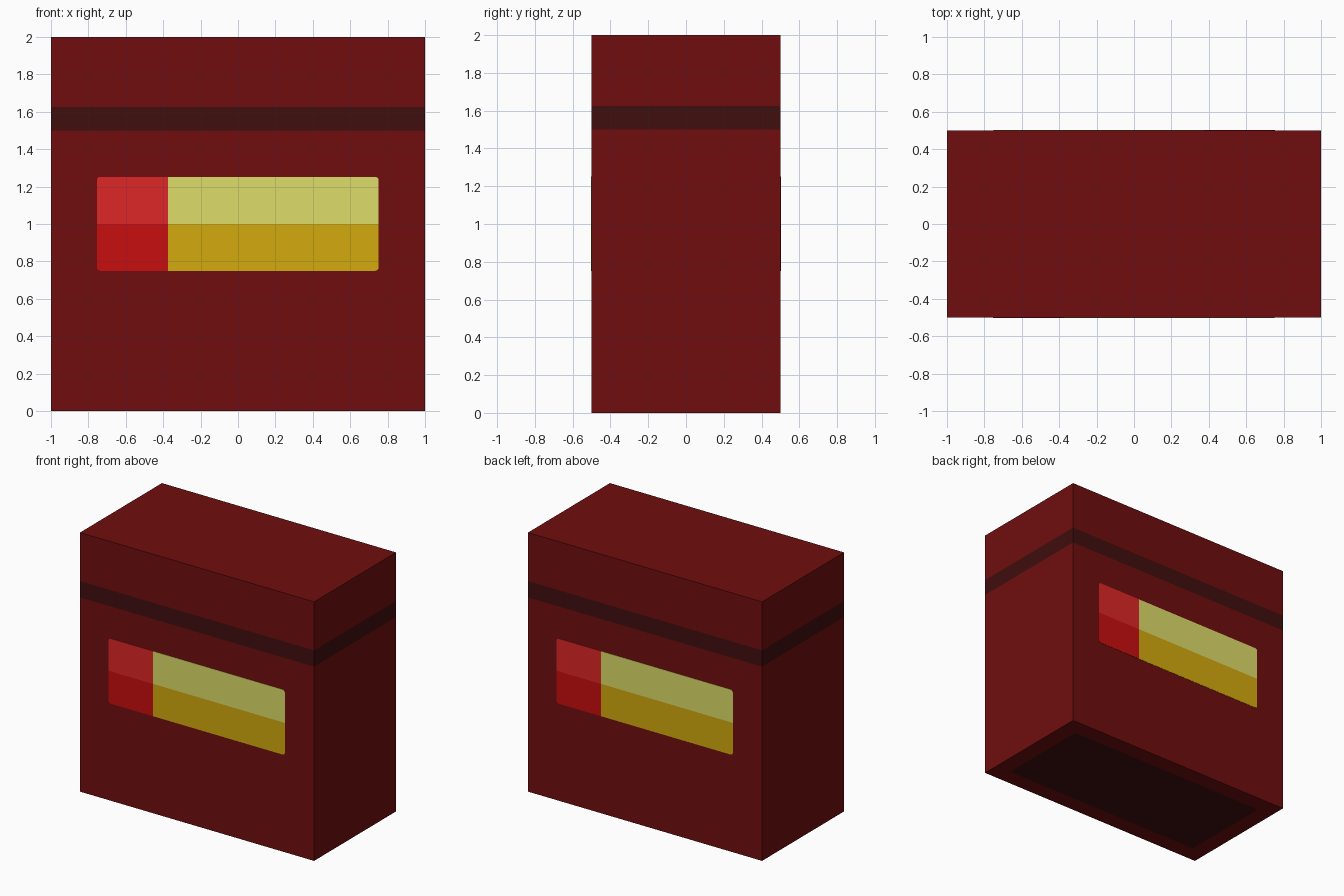
import bpy, bmesh, math
from mathutils import Matrix, Vector

if "Cube" in bpy.data.objects:
    bpy.data.objects.remove(bpy.data.objects["Cube"])


def mat(name, rgb):
    lin = [(c / 255 / 12.92) if c / 255 <= 0.04045 else ((c / 255 + 0.055) / 1.055) ** 2.4 for c in rgb]
    m = bpy.data.materials.new(name)
    m.diffuse_color = (*lin, 1)
    m.use_nodes = True
    m.node_tree.nodes["Principled BSDF"].inputs["Base Color"].default_value = m.diffuse_color
    return m


MAROON = mat("maroon", (112, 13, 13))
DARK = mat("dark_brown", (64, 14, 14))
RED_LIGHT = mat("light_red", (222, 38, 38))
RED = mat("red", (200, 14, 14))
YELLOW_LIGHT = mat("pale_yellow", (222, 220, 106))
YELLOW = mat("golden_yellow", (212, 170, 14))


def finish(bm, name, mats):
    me = bpy.data.meshes.new(name)
    bm.to_mesh(me)
    bm.free()
    for m in mats:
        me.materials.append(m)
    ob = bpy.data.objects.new(name, me)
    bpy.context.collection.objects.link(ob)
    return ob


# Box body, cut by a dark band and with a dark inset panel underneath
bm = bmesh.new()
bmesh.ops.create_cube(bm, size=1, matrix=Matrix.Translation((0, 0, 1)) @ Matrix.Diagonal((2, 1, 2, 1)))
for z in (1.5, 1.625):
    bmesh.ops.bisect_plane(bm, geom=bm.verts[:] + bm.edges[:] + bm.faces[:],
                           plane_co=(0, 0, z), plane_no=(0, 0, 1))
bottom = min(bm.faces, key=lambda f: f.calc_center_median().z)
bmesh.ops.inset_region(bm, faces=[bottom], thickness=0.13, use_even_offset=True)
for f in bm.faces:
    c = f.calc_center_median()
    band = 1.5 < c.z < 1.625
    panel = c.z < 0.01 and abs(c.x) < 0.01 and abs(c.y) < 0.01
    f.material_index = 1 if band or panel else 0
finish(bm, "box_body", [MAROON, DARK])


# Label patch: thin plate with its one outer corner rounded
def patch(name, inner, outer, material, turn, r=0.018):
    (xi, zi), (xo, zo) = inner, outer
    sx = math.copysign(1, xo - xi)
    sz = math.copysign(1, zo - zi)
    pts = [(xi, zi), (xo, zi)]
    for i in range(4):
        a = math.radians(30 * i)
        pts.append((xo - sx * r * (1 - math.cos(a)), zo - sz * r * (1 - math.sin(a))))
    pts.append((xi, zo))
    bm = bmesh.new()
    face = bm.faces.new([bm.verts.new((x, -0.5, z)) for x, z in pts])
    ext = bmesh.ops.extrude_face_region(bm, geom=[face])
    moved = [g for g in ext["geom"] if isinstance(g, bmesh.types.BMVert)]
    bmesh.ops.translate(bm, verts=moved, vec=Vector((0, -0.002, 0)))
    bmesh.ops.recalc_face_normals(bm, faces=bm.faces[:])
    bmesh.ops.rotate(bm, verts=bm.verts[:], cent=(0, 0, 0), matrix=Matrix.Rotation(turn, 3, "Z"))
    finish(bm, name, [material])


# The same label on the front and the back
for side, turn in (("front", 0), ("back", math.pi)):
    centre = (-0.375, 1.0)
    patch(side + "_label_red_top", centre, (-0.755, 1.252), RED_LIGHT, turn)
    patch(side + "_label_red_bottom", centre, (-0.755, 0.75), RED, turn)
    patch(side + "_label_yellow_top", centre, (0.752, 1.252), YELLOW_LIGHT, turn)
    patch(side + "_label_yellow_bottom", centre, (0.752, 0.75), YELLOW, turn)
